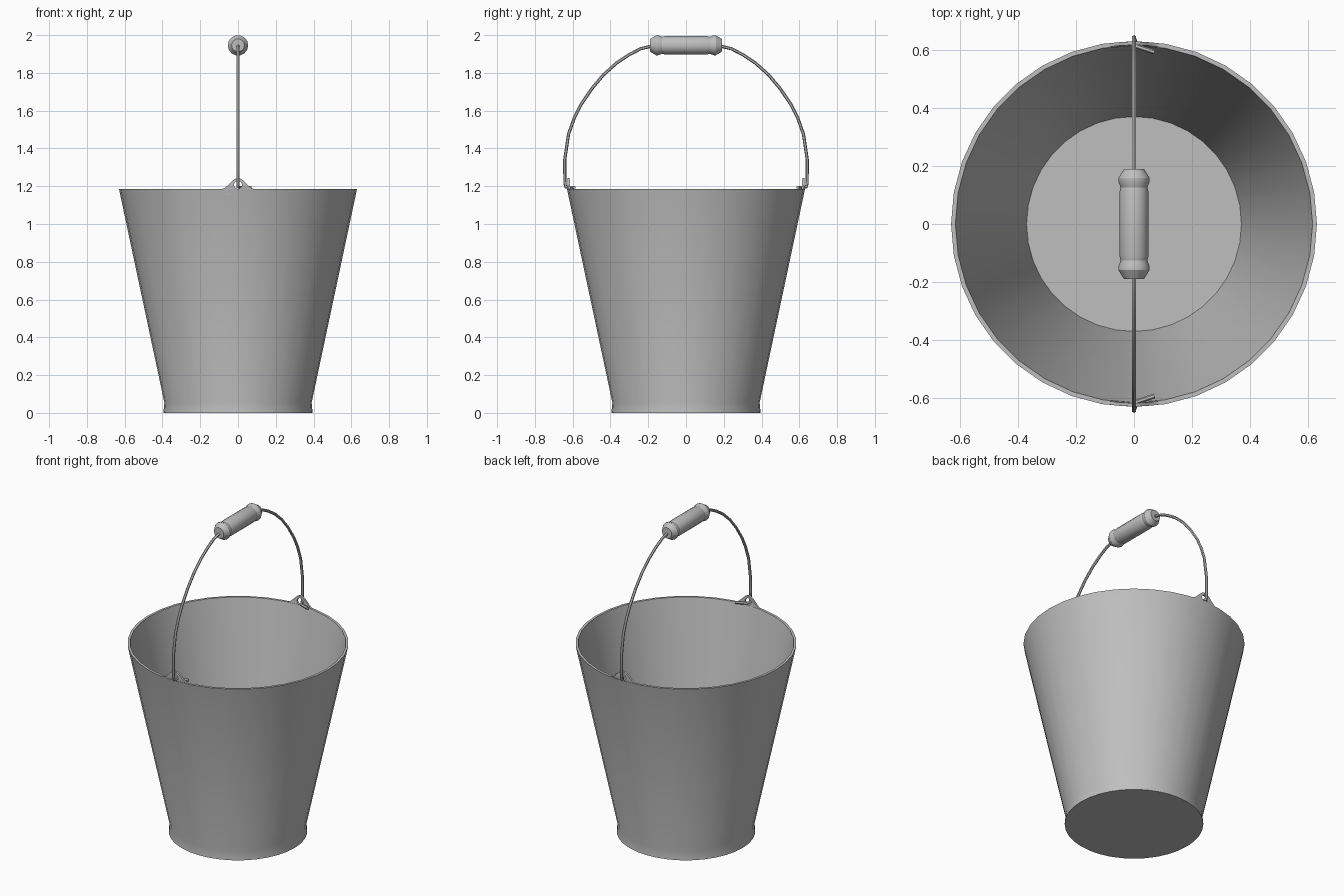
import bpy, bmesh, math

if "Cube" in bpy.data.objects:
    bpy.data.objects.remove(bpy.data.objects["Cube"], do_unlink=True)

steel = bpy.data.materials.new("grey steel")
steel.use_nodes = True
GREY = (0.52, 0.52, 0.52, 1)
steel.diffuse_color = GREY
steel.node_tree.nodes["Principled BSDF"].inputs["Base Color"].default_value = GREY

RIM_Z, RIM_R = 1.185, 0.63


def finish(bm, name, angle=30):
    bmesh.ops.recalc_face_normals(bm, faces=bm.faces)
    mesh = bpy.data.meshes.new(name)
    bm.to_mesh(mesh)
    bm.free()
    obj = bpy.data.objects.new(name, mesh)
    bpy.context.collection.objects.link(obj)
    mesh.materials.append(steel)
    smooth(obj, angle)
    return obj


def smooth(obj, angle):
    bpy.ops.object.select_all(action='DESELECT')
    obj.select_set(True)
    bpy.context.view_layer.objects.active = obj
    bpy.ops.object.shade_smooth_by_angle(angle=math.radians(angle))


def lathe(name, profile, sides, angle=30):
    """Spin (radius, height) points round z; end points lie on the axis."""
    bm = bmesh.new()
    verts = [bm.verts.new((r, 0, z)) for r, z in profile]
    edges = [bm.edges.new(pair) for pair in zip(verts, verts[1:])]
    bmesh.ops.spin(bm, geom=verts + edges, axis=(0, 0, 1), cent=(0, 0, 0),
                   angle=math.tau, steps=sides)
    bmesh.ops.remove_doubles(bm, verts=bm.verts, dist=0.0005)
    return finish(bm, name, angle)


# Bucket: outer wall with a flared foot, rim, inner wall and floor
lathe("bucket", [(0, 0), (0.395, 0), (0.39, 0.055), (RIM_R, RIM_Z),
                 (RIM_R - 0.015, RIM_Z), (0.37, 0.035), (0, 0.035)], 36)


# Pierced ears that rise from the rim and follow its curve
def ear(name, side):
    half, steps, hole_z, hole_r = 0.09, 20, 1.207, 0.021
    xs = [half - 2 * half * i / steps for i in range(steps + 1)]
    outline = [(x, RIM_Z + 0.058 * math.cos(x / half * math.pi / 2) ** 2) for x in xs]
    outline += [(-x, RIM_Z - 0.03) for x in xs[1:-1:2]]
    bm = bmesh.new()
    loops = []
    for radius in (RIM_R - 0.002, RIM_R - 0.014):
        outer, inner = [], []
        for x, z in outline:
            a = math.atan2(z - hole_z, x)
            hx, hz = hole_r * math.cos(a), hole_z + hole_r * math.sin(a)
            for px, pz, loop in ((x, z, outer), (hx, hz, inner)):
                # below the rim, lean in with the wall
                r = radius + min(0, pz - RIM_Z) * 0.21
                loop.append(bm.verts.new((px, side * math.sqrt(r * r - px * px), pz)))
        loops.append((outer, inner))
    (o1, i1), (o2, i2) = loops
    n = len(outline)
    for a, b in ((o1, i1), (o2, i2), (o1, o2), (i1, i2)):
        for k in range(n):
            j = (k + 1) % n
            bm.faces.new((a[k], a[j], b[j], b[k]))
    finish(bm, name)


ear("front_ear", -1)
ear("back_ear", 1)

# Wire bail: hooked through each ear and arched over the bucket
half_path = [(0.07, 0.592, 1.193), (0.01, 0.612, 1.195), (0, 0.636, 1.195),
             (0, 0.641, 1.215), (0, 0.642, 1.34), (0, 0.622, 1.475),
             (0, 0.592, 1.56), (0, 0.557, 1.63), (0, 0.5, 1.715),
             (0, 0.437, 1.79), (0, 0.368, 1.852), (0, 0.3, 1.897),
             (0, 0.24, 1.928), (0, 0.17, 1.945)]
path = half_path + [(x, -y, z) for x, y, z in reversed(half_path)]
curve = bpy.data.curves.new("wire_handle", 'CURVE')
curve.dimensions = '3D'
curve.bevel_depth = 0.0085
curve.bevel_resolution = 1
curve.use_fill_caps = True
spline = curve.splines.new('POLY')
spline.points.add(len(path) - 1)
for point, co in zip(spline.points, path):
    point.co = (*co, 1)
curve.materials.append(steel)
wire = bpy.data.objects.new("wire_handle", curve)
bpy.context.collection.objects.link(wire)
bpy.ops.object.select_all(action='DESELECT')
wire.select_set(True)
bpy.context.view_layer.objects.active = wire
bpy.ops.object.convert(target='MESH')
smooth(bpy.context.view_layer.objects.active, 50)

# Turned hand grip with a collar at each end
end = [(0, 0.19), (0.034, 0.19), (0.054, 0.158), (0.054, 0.147), (0.046, 0.126)]
grip = lathe("hand_grip", end + [(0.05, 0.11), (0.05, -0.11)]
             + [(r, -h) for r, h in reversed(end)], 14)
grip.rotation_euler.x = math.pi / 2
grip.location.z = 1.946
